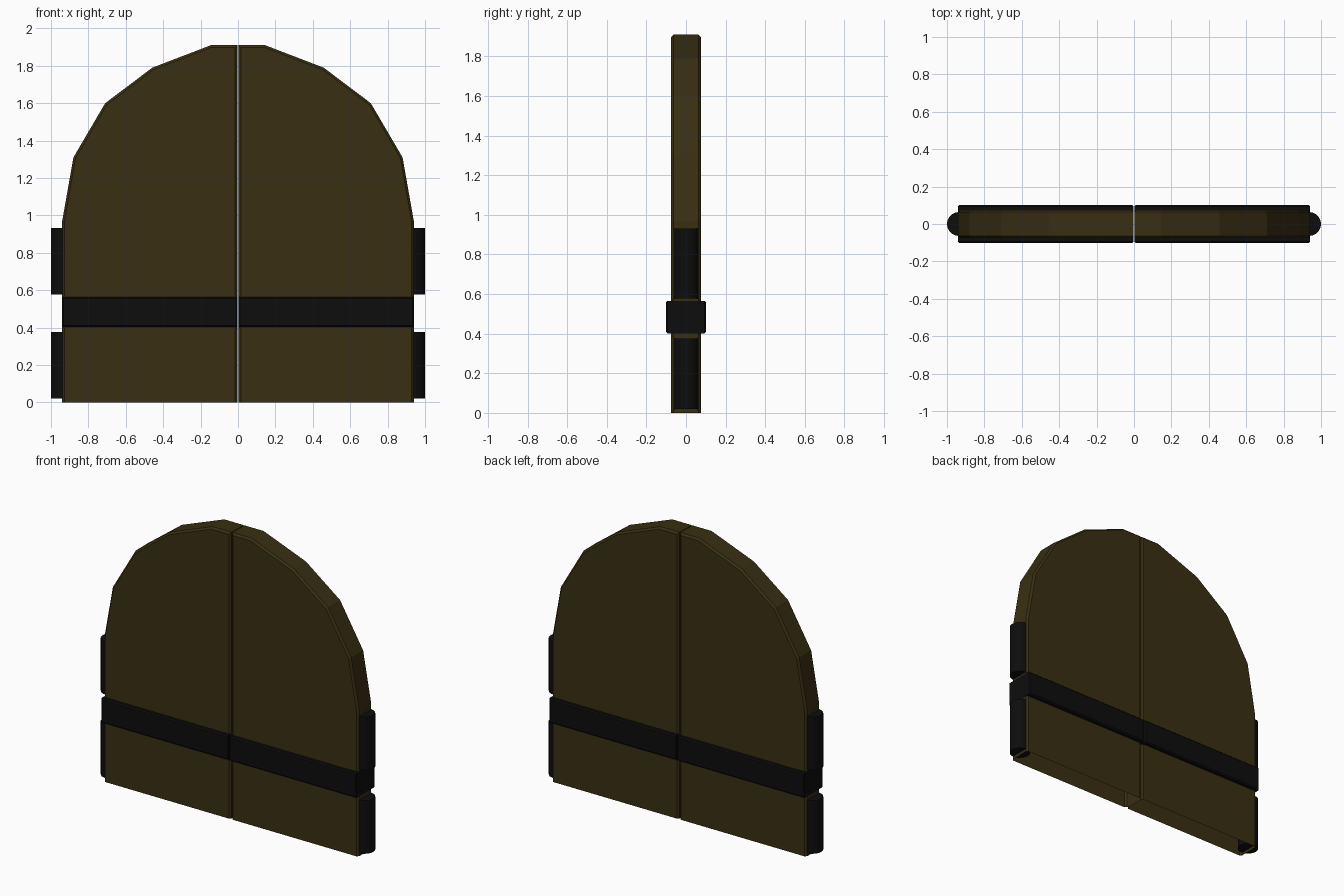
import bpy, bmesh

if "Cube" in bpy.data.objects:
    bpy.data.objects.remove(bpy.data.objects["Cube"])

def material(name, color):
    m = bpy.data.materials.new(name)
    m.diffuse_color = (*color, 1)
    m.use_nodes = True
    m.node_tree.nodes["Principled BSDF"].inputs["Base Color"].default_value = m.diffuse_color
    return m

WOOD = material("dark olive wood", (0.040, 0.028, 0.006))
IRON = material("black iron", (0.004, 0.004, 0.004))

def prism(name, outline, half_depth, bevel, mat, floor=None):
    """Extrude an x-z outline through y and bevel its front and back rims."""
    bm = bmesh.new()
    face = bm.faces.new([bm.verts.new((x, -half_depth, z)) for x, z in outline])
    ext = bmesh.ops.extrude_face_region(bm, geom=[face], use_keep_orig=True)
    for v in ext["geom"]:
        if isinstance(v, bmesh.types.BMVert):
            v.co.y = half_depth
    bmesh.ops.recalc_face_normals(bm, faces=bm.faces)
    rims = [e for e in bm.edges if abs(e.verts[0].co.y - e.verts[1].co.y) < 1e-5]
    bmesh.ops.bevel(bm, geom=rims, offset=bevel, segments=1, affect='EDGES')
    if floor is not None:  # cut the underside open at floor height
        bmesh.ops.bisect_plane(bm, geom=bm.verts[:] + bm.edges[:] + bm.faces[:],
                               plane_co=(0, 0, floor), plane_no=(0, 0, 1), clear_inner=True)
    me = bpy.data.meshes.new(name)
    bm.to_mesh(me)
    bm.free()
    me.materials.append(mat)
    ob = bpy.data.objects.new(name, me)
    bpy.context.collection.objects.link(ob)
    return ob

SEAM = 0.003
ARCH = [(0.94, 0.97), (0.88, 1.31), (0.71, 1.60), (0.458, 1.79), (0.145, 1.91)]

for side, s in (("left", -1), ("right", 1)):
    # Arched door leaf, hollow and open underneath
    leaf = [(SEAM, -0.1), (0.94, -0.1)] + ARCH + [(SEAM, 1.91)]
    prism(side + "_leaf", [(s * x, z) for x, z in leaf], 0.075, 0.012, WOOD, 0.0)

    # Iron band wrapped around the leaf
    band = [(SEAM, 0.402), (0.942, 0.402), (0.942, 0.565), (SEAM, 0.565)]
    prism(side + "_band", [(s * x, z) for x, z in band], 0.102, 0.008, IRON)

    # Two hinge barrels on the outer edge
    for level, z in (("lower", 0.198), ("upper", 0.755)):
        bpy.ops.mesh.primitive_cylinder_add(vertices=24, radius=0.064, depth=0.355,
                                            location=(s * 0.936, 0, z))
        hinge = bpy.context.object
        hinge.name = f"{side}_{level}_hinge"
        hinge.data.materials.append(IRON)
        bpy.ops.object.shade_smooth_by_angle()
